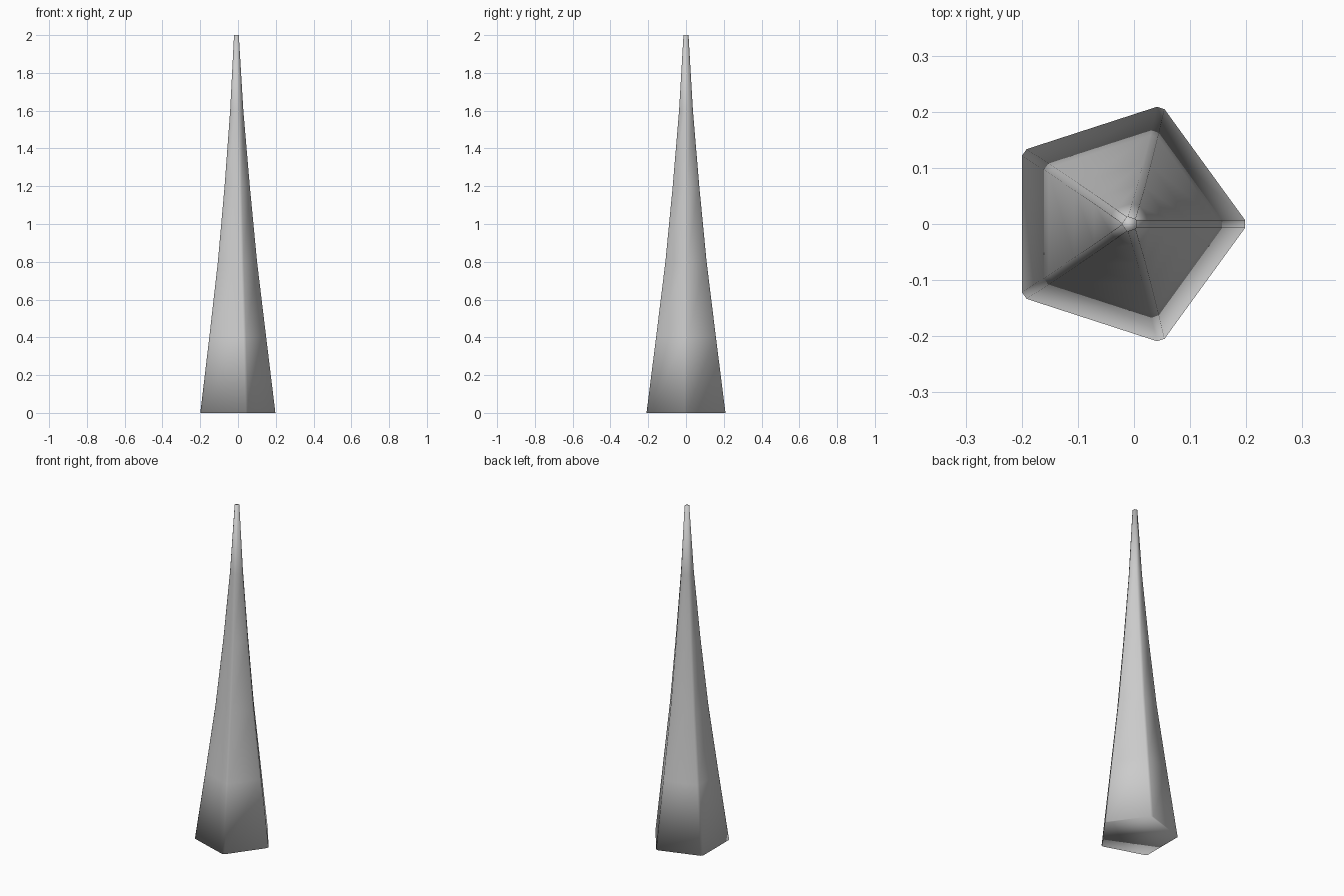
import bpy, bmesh
from math import cos, sin, tan, radians

if "Cube" in bpy.data.objects:
    bpy.data.objects.remove(bpy.data.objects["Cube"])

# spire profile: height, distance from axis to flat side, axis x offset
profile = [(0.0, 0.180, -0.0195), (0.4, 0.137, -0.015), (0.8, 0.095, -0.0115),
           (1.2, 0.062, -0.009), (1.6, 0.0335, -0.008), (2.0, 0.0136, -0.0075)]
half_bevel = 0.007  # half width of the narrow strip along each corner


def ring(bm, z, flat, cx):
    """Pentagon with each corner cut off, point towards +x."""
    reach = flat / cos(radians(36)) - half_bevel / tan(radians(54))
    verts = []
    for i in range(5):
        a = radians(72 * i)
        for t in (-half_bevel, half_bevel):
            verts.append(bm.verts.new((cx + reach * cos(a) - t * sin(a),
                                       reach * sin(a) + t * cos(a), z)))
    return verts


# tapered five-sided spire
bm = bmesh.new()
rings = [ring(bm, *p) for p in profile]
for low, high in zip(rings, rings[1:]):
    for i in range(10):
        j = (i + 1) % 10
        bm.faces.new((low[i], low[j], high[j], high[i]))
bm.faces.new(rings[0][::-1])
bm.faces.new(rings[-1])
for f in bm.faces:
    f.smooth = True

mesh = bpy.data.meshes.new("spire")
bm.to_mesh(mesh)
bm.free()
bpy.context.collection.objects.link(bpy.data.objects.new("spire", mesh))
